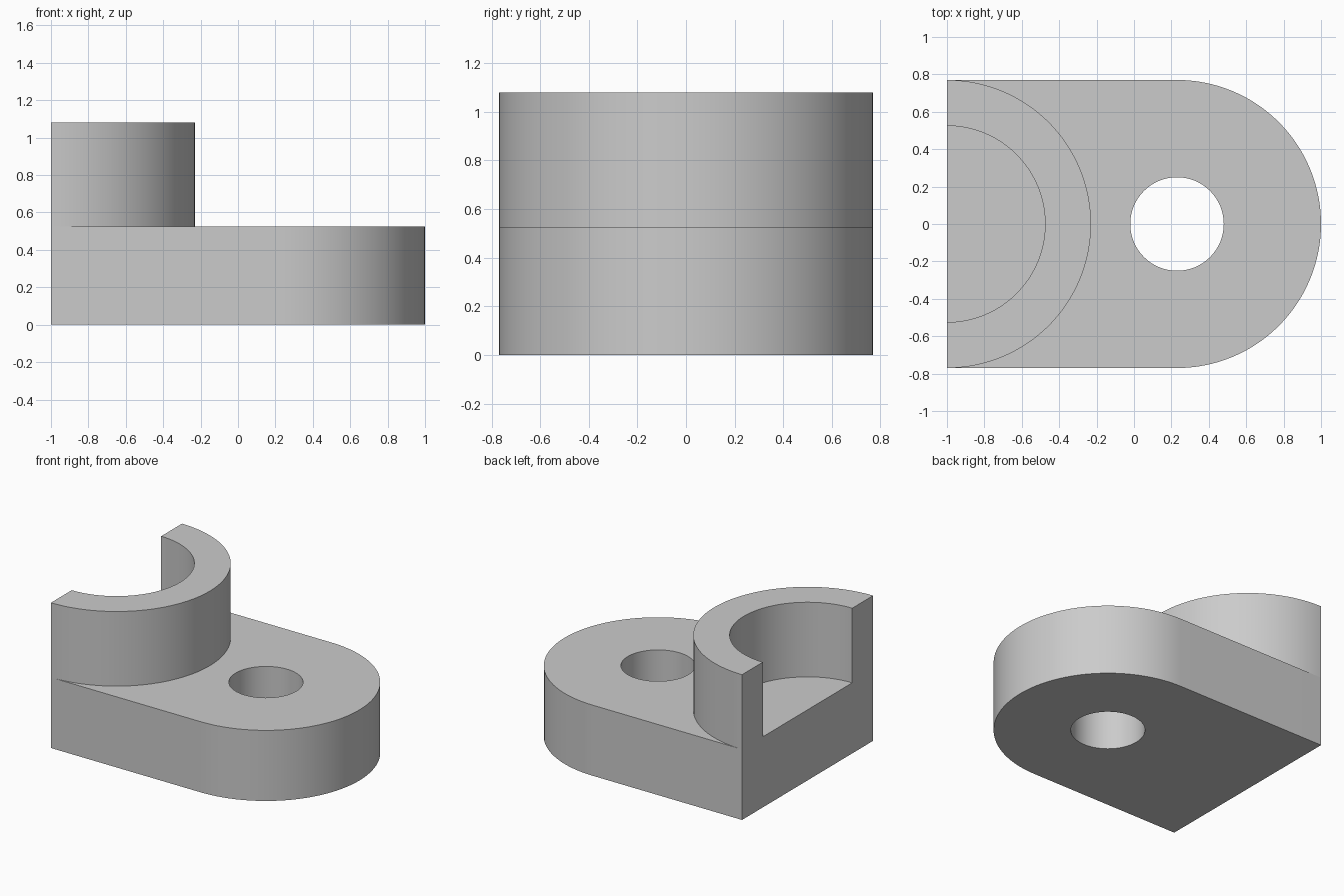
import bpy
import bmesh
from math import cos, sin, pi, radians

cube = bpy.data.objects.get("Cube")
if cube:
    bpy.data.objects.remove(cube, do_unlink=True)

BACK = -1.0          # flat end of the bracket
RADIUS = 0.77        # rounded end and collar outside
BORE = 0.525         # collar inside
HOLE = 0.25          # bolt hole
HOLE_X = 0.23
PLATE_TOP = 0.525
COLLAR_TOP = 1.08

grey = bpy.data.materials.new("plain grey")
grey.use_nodes = True
colour = (0.6, 0.6, 0.6, 1)
grey.diffuse_color = colour
grey.node_tree.nodes["Principled BSDF"].inputs["Base Color"].default_value = colour


def arc(cx, radius, start, end, steps):
    """Points along an arc centred on y = 0."""
    angles = [start + (end - start) * i / steps for i in range(steps + 1)]
    return [(cx + radius * cos(a), radius * sin(a)) for a in angles]


def extrude_outline(name, loops, bottom, top):
    """Fill closed loops (outline, then holes) and extrude them upward."""
    bm = bmesh.new()
    edges = []
    for loop in loops:
        verts = [bm.verts.new((x, y, bottom)) for x, y in loop]
        edges += [bm.edges.new((v, verts[i - 1])) for i, v in enumerate(verts)]
    bmesh.ops.triangle_fill(bm, edges=edges, use_beauty=True, use_dissolve=False)
    result = bmesh.ops.extrude_face_region(bm, geom=bm.faces[:], use_keep_orig=True)
    raised = [g for g in result["geom"] if isinstance(g, bmesh.types.BMVert)]
    bmesh.ops.translate(bm, verts=raised, vec=(0, 0, top - bottom))
    bmesh.ops.recalc_face_normals(bm, faces=bm.faces[:])
    mesh = bpy.data.meshes.new(name)
    bm.to_mesh(mesh)
    bm.free()
    mesh.materials.append(grey)
    obj = bpy.data.objects.new(name, mesh)
    bpy.context.collection.objects.link(obj)
    bpy.ops.object.select_all(action="DESELECT")
    obj.select_set(True)
    bpy.context.view_layer.objects.active = obj
    bpy.ops.object.shade_smooth_by_angle(angle=radians(30))
    return obj


# Base plate with one rounded end and a bolt hole
plate = [(BACK, -RADIUS)] + arc(HOLE_X, RADIUS, -pi / 2, pi / 2, 64) + [(BACK, RADIUS)]
bolt_hole = arc(HOLE_X, HOLE, 0, 2 * pi, 64)[:-1]
extrude_outline("base_plate", [plate, bolt_hole], 0, PLATE_TOP)

# Half-round collar standing on the flat end
collar = arc(BACK, RADIUS, -pi / 2, pi / 2, 64) + arc(BACK, BORE, pi / 2, -pi / 2, 64)
extrude_outline("half_collar", [collar], PLATE_TOP, COLLAR_TOP)
